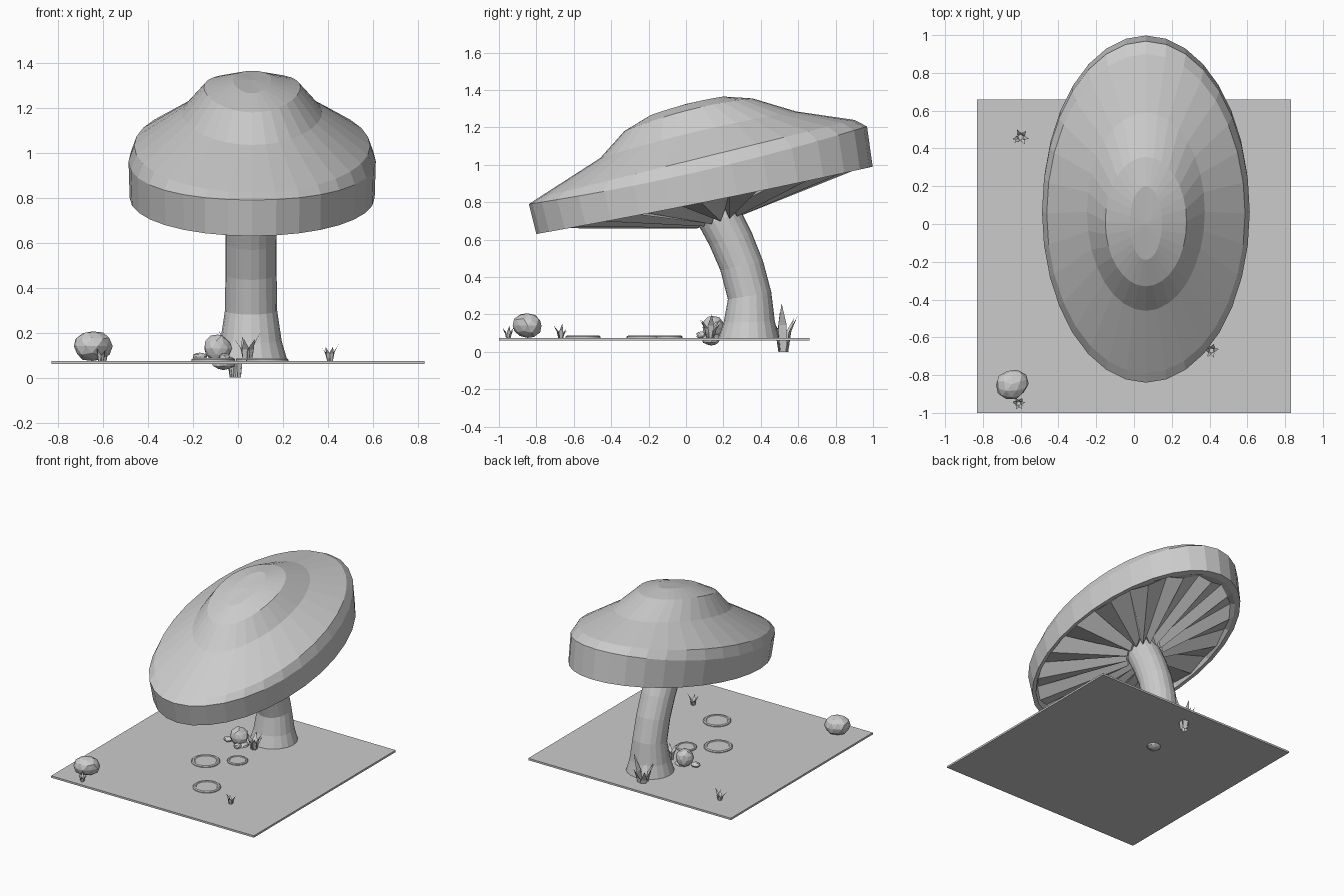
import bpy, bmesh, math, random
from mathutils import Vector, Matrix

if "Cube" in bpy.data.objects:
    bpy.data.objects.remove(bpy.data.objects["Cube"])

random.seed(4)
CX = 0.063
GROUND = 0.075


def finish(bm, name):
    bmesh.ops.recalc_face_normals(bm, faces=bm.faces)
    me = bpy.data.meshes.new(name)
    bm.to_mesh(me)
    bm.free()
    ob = bpy.data.objects.new(name, me)
    bpy.context.collection.objects.link(ob)
    return ob


def bridge(bm, a, b):
    n = len(a)
    for i in range(n):
        bm.faces.new((a[i], a[(i + 1) % n], b[(i + 1) % n], b[i]))


def loft(name, rings, tip=None):
    bm = bmesh.new()
    loops = [[bm.verts.new(p) for p in r] for r in rings]
    for a, b in zip(loops, loops[1:]):
        bridge(bm, a, b)
    if tip:
        t = bm.verts.new(tip)
        for i in range(len(loops[0])):
            bm.faces.new((t, loops[0][i], loops[0][(i + 1) % len(loops[0])]))
    else:
        bm.faces.new(loops[0])
        bm.faces.new(loops[-1])
    return finish(bm, name)


def tilted_ring(yf, zf, yb, zb, rx, sag=0, zig=0, n=32):
    """Oval ring running from a front point to a back point."""
    pts = []
    for i in range(n):
        a = 2 * math.pi * i / n
        s, c = math.sin(a), math.cos(a)
        pts.append((CX + rx * c, (yf + yb) / 2 + (yb - yf) / 2 * s,
                    (zf + zb) / 2 + (zb - zf) / 2 * s + sag * c * c
                    + (zig if i % 2 else -zig)))
    return pts


# ground slab
bm = bmesh.new()
bmesh.ops.create_cube(bm, size=1, matrix=Matrix.Translation((0, -0.17, 0.068))
                      @ Matrix.Diagonal((1.66, 1.66, 0.014, 1)))
finish(bm, "ground_slab")

# tilted cap: dome, rim, lip and pleated gills in one skin
cap = [
    (-0.19, 1.265, 0.20, 1.365, 0.085, 0.01),
    (-0.33, 1.18, 0.355, 1.355, 0.215, 0.025),
    (-0.46, 1.035, 0.59, 1.285, 0.312, 0.02),
    (-0.79, 0.823, 0.90, 1.24, 0.525, 0.0),
    (-0.84, 0.79, 0.968, 1.205, 0.55, -0.035),
    (-0.80, 0.63, 0.998, 0.99, 0.545, -0.01),
    (-0.77, 0.64, 0.95, 0.98, 0.52, -0.01),
    (-0.755, 0.675, 0.90, 0.985, 0.51, -0.01, 0.014),
    (0.06, 0.69, 0.31, 0.765, 0.122, 0, 0.03),
    (0.10, 0.76, 0.24, 0.80, 0.06, 0, 0),
]
loft("mushroom_cap", [tilted_ring(*r) for r in cap], (CX, 0.0, 1.325))

# bent stem with flared foot: centre y, z, radius, tilt
stem = [(0.335, 0.072, 0.163, 0), (0.338, 0.16, 0.137, 0.03),
        (0.34, 0.30, 0.116, 0.17), (0.298, 0.46, 0.114, 0.22),
        (0.24, 0.60, 0.114, 0.28), (0.183, 0.71, 0.115, 0.3),
        (0.16, 0.78, 0.10, 0.3)]
rings = []
for y, z, r, t in stem:
    rings.append([(0.058 + r * math.cos(a), y + r * math.sin(a),
                   z + r * math.sin(a) * t)
                  for a in [2 * math.pi * k / 20 for k in range(20)]])
loft("mushroom_stem", rings)


# round puddle discs with raised edges
def disc(name, x, y, r):
    prof = [(0.75, 0.008), (0.8, 0.012), (0.93, 0.012), (1, 0.006), (1, -0.004)]
    loft(name, [[(x + r * k * math.cos(a), y + r * k * math.sin(a), GROUND + h)
                 for a in [2 * math.pi * j / 32 for j in range(32)]]
                for k, h in prof])


for i, d in enumerate([(-0.11, -0.22, 0.097), (0.06, -0.09, 0.07),
                       (0.13, -0.55, 0.094)]):
    disc(f"ground_disc_{i + 1}", *d)


# lumpy rocks and pebbles
def rock(name, loc, size, rot, rough=0.07):
    bm = bmesh.new()
    bmesh.ops.create_icosphere(bm, subdivisions=2, radius=1)
    for v in bm.verts:
        v.co *= 1 + random.uniform(-rough, rough)
    m = (Matrix.Translation(loc) @ Matrix.Rotation(rot, 4, 'Z')
         @ Matrix.Diagonal((*size, 1)))
    bmesh.ops.transform(bm, matrix=m, verts=bm.verts)
    finish(bm, name)


rock("large_rock", (-0.647, -0.848, 0.14), (0.088, 0.078, 0.068), 0.3)
rock("stem_rock", (-0.09, 0.145, 0.13), (0.062, 0.06, 0.063), 0.2)
rock("buried_rock", (-0.065, 0.135, 0.068), (0.055, 0.05, 0.035), 0.5)
rock("pebble_1", (-0.17, 0.13, 0.093), (0.032, 0.028, 0.018), 0.1)
rock("pebble_2", (-0.06, 0.08, 0.09), (0.026, 0.024, 0.02), 0.9)


# grass tufts made of flat, outward leaning blades
def tuft(name, x, y, z, height, spread, width, count=6):
    bm = bmesh.new()
    for i in range(count):
        a = 2 * math.pi * i / count + random.uniform(-0.3, 0.3)
        out = Vector((math.cos(a), math.sin(a), 0))
        side = Vector((-out.y, out.x, 0)) * width / 2
        h = height * (1 if i == 0 else random.uniform(0.6, 0.9))
        base = Vector((x, y, z)) + out * spread * 0.25
        mid = base + out * spread * 0.2 + Vector((0, 0, h * 0.55))
        tip = base + out * spread * 0.75 + Vector((0, 0, h))
        p = [bm.verts.new(v) for v in (base - side * 0.8, base + side * 0.8,
                                       mid + side, mid - side, tip)]
        bm.faces.new((p[0], p[1], p[2], p[3]))
        bm.faces.new((p[3], p[2], p[4]))
    finish(bm, name)


tufts = [(-0.61, -0.95, 0.07, 0.07, 0.035, 0.018),
         (0.41, -0.67, 0.07, 0.08, 0.04, 0.02),
         (-0.60, 0.46, 0.07, 0.08, 0.045, 0.02),
         (0.04, 0.13, 0.07, 0.13, 0.06, 0.035),
         (-0.01, 0.52, 0.0, 0.26, 0.08, 0.045)]
for i, t in enumerate(tufts):
    tuft(f"grass_tuft_{i + 1}", *t)
